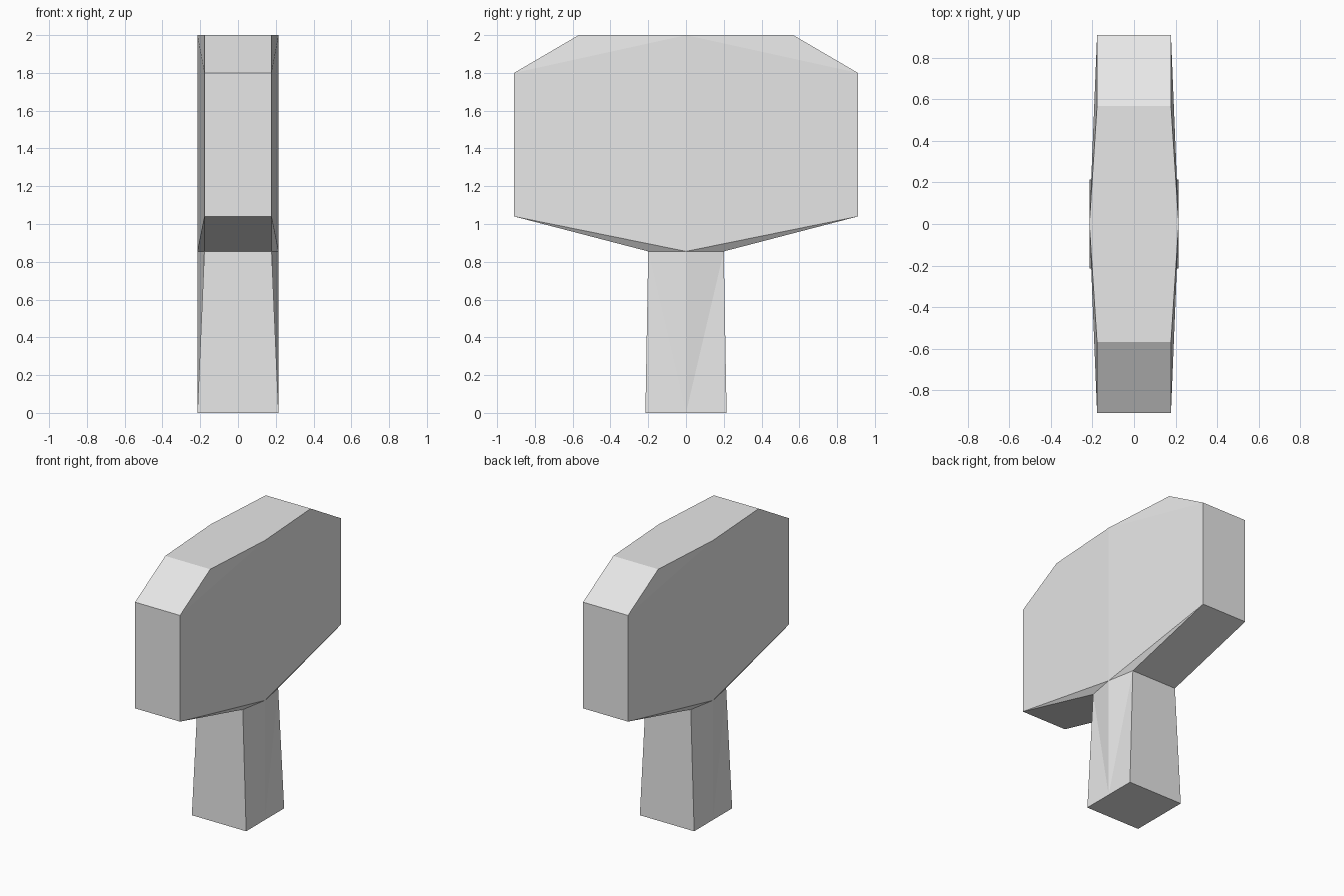
import bpy

cube = bpy.data.objects.get("Cube")
if cube:
    bpy.data.objects.remove(cube, do_unlink=True)

# Single plain colour
GREY = (0.8, 0.8, 0.8, 1.0)
mat = bpy.data.materials.new("light grey")
mat.use_nodes = True
mat.diffuse_color = GREY
mat.node_tree.nodes["Principled BSDF"].inputs["Base Color"].default_value = GREY

MID, EDGE = 0.215, 0.178   # half thickness at the middle and at the ends

# Half profile (y, z) with half thickness: the middle column, then the outline
points = {
    "foot_mid": (0, 0, MID), "neck_mid": (0, 0.855, MID),
    "belly_mid": (0, 1.04, MID), "top_mid": (0, 2, MID),
    "foot": (0.215, 0, MID), "neck": (0.2, 0.855, EDGE),
    "belly": (0.91, 1.04, EDGE), "shoulder": (0.91, 1.8, EDGE),
    "top": (0.568, 2, EDGE),
}
# Facets of the broad side
side = [
    ("foot_mid", "foot", "neck"), ("foot_mid", "neck", "neck_mid"),
    ("neck_mid", "neck", "belly"), ("neck_mid", "belly", "belly_mid"),
    ("belly_mid", "belly", "shoulder", "top_mid"),
    ("top_mid", "shoulder", "top"),
]
outline = ["foot_mid", "foot", "neck", "belly", "shoulder", "top", "top_mid"]

# One quarter: broad side plus the rim running in to the centre plane
names = list(points)
n = len(names)
verts = [(x, y, z) for y, z, x in points.values()]
verts += [(0, y, z) for y, z, x in points.values()]
faces = [[names.index(p) for p in f] for f in side]
for a, b in zip(outline, outline[1:]):
    i, j = names.index(a), names.index(b)
    faces.append([j, i, i + n, j + n])

mesh = bpy.data.meshes.new("paddle_sign")
mesh.from_pydata(verts, [], faces)
mesh.materials.append(mat)
sign = bpy.data.objects.new("paddle_sign", mesh)
bpy.context.collection.objects.link(sign)

# Mirror to the other side and the other end
mirror = sign.modifiers.new("mirror", "MIRROR")
mirror.use_axis = (True, True, False)
mirror.use_clip = True
mirror.merge_threshold = 0.001
